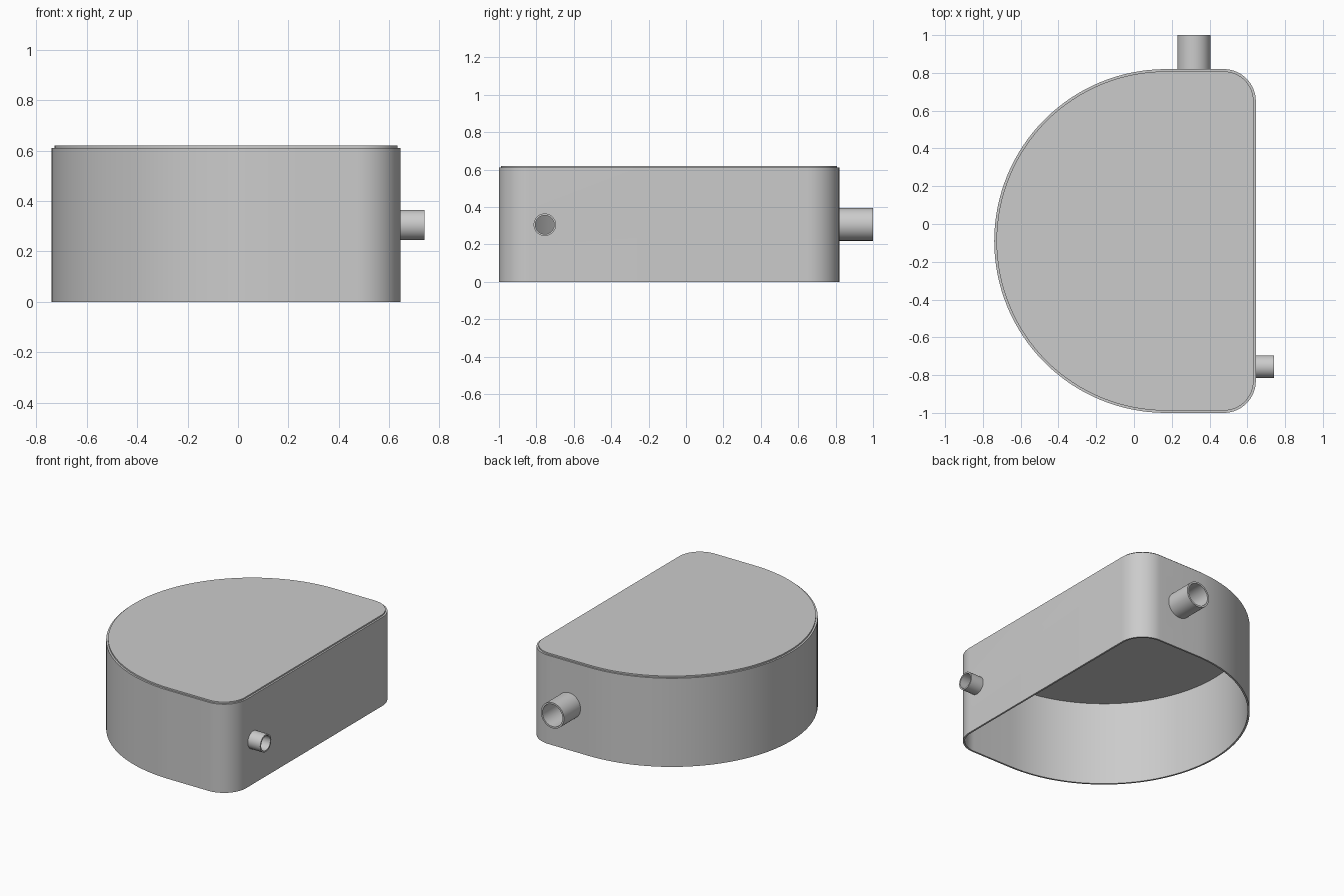
import bpy
import bmesh
from math import sin, cos, pi
from mathutils import Matrix, Vector

cube = bpy.data.objects.get("Cube")
if cube:
    bpy.data.objects.remove(cube, do_unlink=True)

grey = bpy.data.materials.new("plain grey")
grey.use_nodes = True
grey.diffuse_color = (0.6, 0.6, 0.6, 1)
grey.node_tree.nodes["Principled BSDF"].inputs["Base Color"].default_value = grey.diffuse_color

WALL = 0.012
HEIGHT = 0.61
BIG_R, CORNER_R = 0.91, 0.17
MID_Y = -0.09


def arc(cx, cy, r, start, end, steps):
    angles = [start + (end - start) * i / steps for i in range(steps + 1)]
    return [(cx + r * cos(a), cy + r * sin(a)) for a in angles]


def d_outline(inset):
    """Half round on the right, straight on the left with rounded corners."""
    reach = BIG_R - CORNER_R
    r = CORNER_R - inset
    return (arc(0.17, MID_Y, BIG_R - inset, pi / 2, 3 * pi / 2, 64)
            + arc(0.475, MID_Y - reach, r, -pi / 2, 0, 16)
            + arc(0.475, MID_Y + reach, r, 0, pi / 2, 16))


def circle(r):
    return arc(0, 0, r, 0, 2 * pi, 48)[:-1]


def prism(name, outer, z0, z1, inner=None, matrix=Matrix()):
    """Extrude an outline; with an inner outline the prism is a tube."""
    bm = bmesh.new()

    def loop(points, z):
        return [bm.verts.new((x, y, z)) for x, y in points]

    def bridge(a, b):
        for i in range(len(a)):
            j = (i + 1) % len(a)
            bm.faces.new((a[i], a[j], b[j], b[i]))

    low, high = loop(outer, z0), loop(outer, z1)
    bridge(low, high)
    if inner:
        in_low, in_high = loop(inner, z0), loop(inner, z1)
        bridge(in_low, in_high)
        bridge(low, in_low)
        bridge(high, in_high)
    else:
        bm.faces.new(low)
        bm.faces.new(high)
    bmesh.ops.recalc_face_normals(bm, faces=bm.faces)
    bm.transform(matrix)
    mesh = bpy.data.meshes.new(name)
    bm.to_mesh(mesh)
    bm.free()
    mesh.materials.append(grey)
    obj = bpy.data.objects.new(name, mesh)
    bpy.context.collection.objects.link(obj)
    return obj


# Housing wall, open at the bottom, and the lid set into it
wall = prism("housing_wall", d_outline(0), 0, HEIGHT, d_outline(WALL))
lid = prism("lid", d_outline(WALL), 0.575, 0.62)
parts = [wall, lid]


# Pipe stubs, each with its bore cut through the wall
def pipe(name, start, direction, length, outer_r, inner_r):
    turn = Vector(direction).to_track_quat("Z", "Y").to_matrix().to_4x4()
    matrix = Matrix.Translation(start) @ turn
    parts.append(prism(name, circle(outer_r), -WALL / 2, length, circle(inner_r), matrix))
    cutter = prism(name + "_cutter", circle(inner_r), -0.05, 0.05, None, matrix)
    cutter.hide_render = True
    cut = wall.modifiers.new(name + "_bore", "BOOLEAN")
    cut.operation = "DIFFERENCE"
    cut.solver = "EXACT"
    cut.object = cutter
    bpy.context.view_layer.objects.active = wall
    bpy.ops.object.modifier_apply(modifier=cut.name)
    bpy.data.objects.remove(cutter, do_unlink=True)


pipe("large_pipe", (0.317, MID_Y + BIG_R, 0.307), (0, 1, 0), 0.18, 0.088, 0.076)
pipe("small_pipe", (0.645, -0.755, 0.305), (1, 0, 0), 0.095, 0.06, 0.05)

# Smooth the curved sides, keep the rims sharp
bpy.ops.object.select_all(action="DESELECT")
for part in parts:
    part.select_set(True)
bpy.context.view_layer.objects.active = wall
bpy.ops.object.shade_smooth_by_angle(angle=pi / 6)
